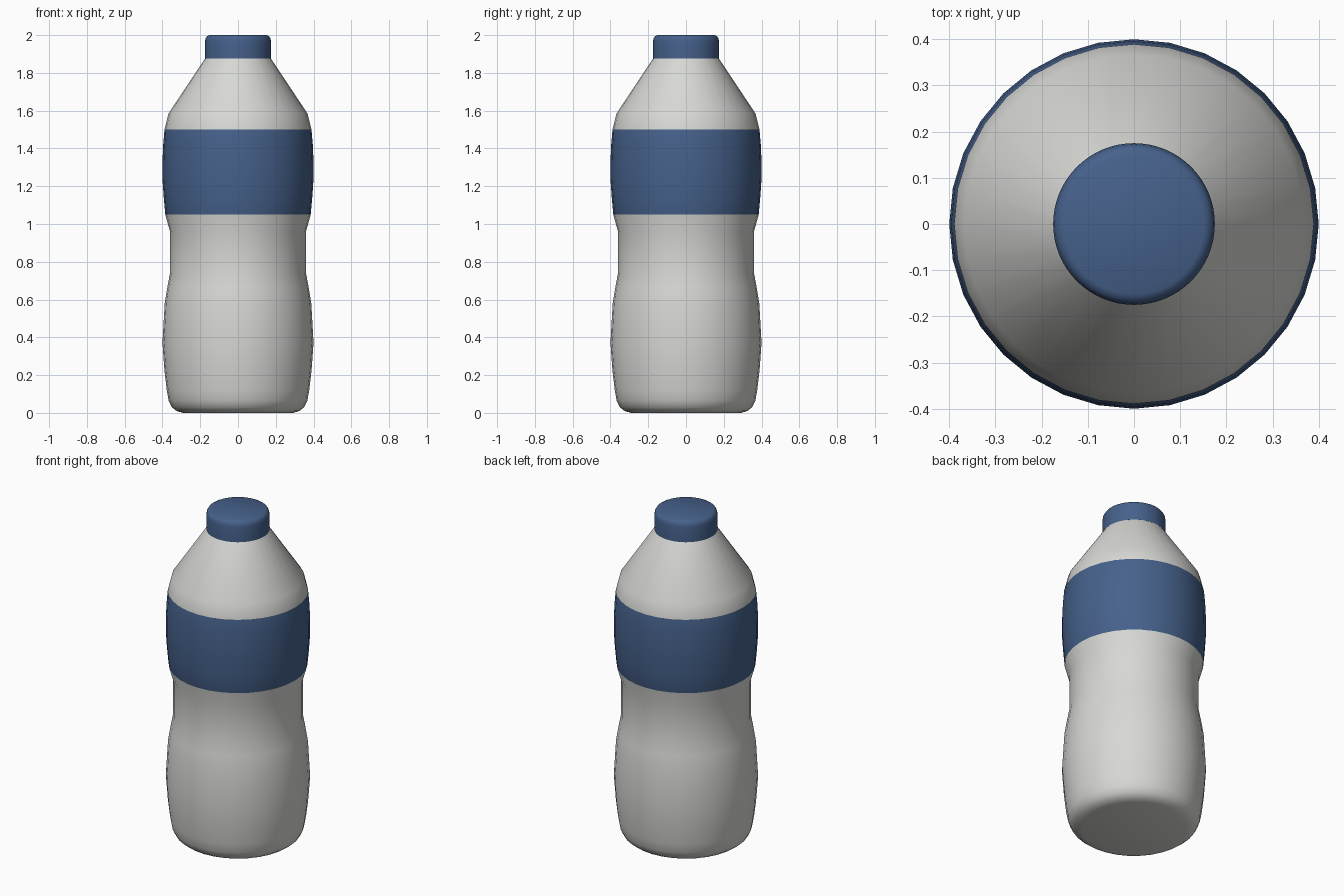
import bpy, bmesh, math

if "Cube" in bpy.data.objects:
    bpy.data.objects.remove(bpy.data.objects["Cube"])


def material(name, rgb):
    m = bpy.data.materials.new(name)
    m.diffuse_color = (*rgb, 1)
    m.use_nodes = True
    m.node_tree.nodes["Principled BSDF"].inputs["Base Color"].default_value = m.diffuse_color
    return m


GREY = material("light grey", (0.68, 0.69, 0.66))
BLUE = material("blue", (0.061, 0.12, 0.26))


def lathe(name, profile, sides, mats, rule=lambda z: 0):
    """Revolve (radius, height) points round z, with both ends closed."""
    bm = bmesh.new()
    rings = [[bm.verts.new((r * math.cos(2 * math.pi * i / sides),
                            r * math.sin(2 * math.pi * i / sides), z))
              for i in range(sides)] for r, z in profile]
    for a, b in zip(rings, rings[1:]):
        for i in range(sides):
            j = (i + 1) % sides
            bm.faces.new((a[i], a[j], b[j], b[i]))
    bm.faces.new(rings[0][::-1])
    bm.faces.new(rings[-1])
    for f in bm.faces:
        f.material_index = rule(f.calc_center_median().z)
    me = bpy.data.meshes.new(name)
    bm.to_mesh(me)
    bm.free()
    for m in mats:
        me.materials.append(m)
    ob = bpy.data.objects.new(name, me)
    bpy.context.collection.objects.link(ob)
    bpy.ops.object.select_all(action='DESELECT')
    ob.select_set(True)
    bpy.context.view_layer.objects.active = ob
    bpy.ops.object.shade_smooth_by_angle(angle=math.radians(40))
    return ob


# Bottle body: rounded base, waist, label band and sloping shoulder
body = [(0.29, 0.0), (0.325, 0.01), (0.35, 0.03), (0.367, 0.065),
        (0.377, 0.12), (0.389, 0.22), (0.40, 0.37), (0.388, 0.58),
        (0.375, 0.66), (0.36, 0.74), (0.36, 0.96), (0.385, 1.05),
        (0.394, 1.15), (0.40, 1.24), (0.40, 1.33), (0.396, 1.42),
        (0.389, 1.50), (0.368, 1.585), (0.175, 1.875)]
lathe("bottle_body", body, 32, [GREY, BLUE],
      lambda z: 1 if 1.05 < z < 1.50 else 0)

# Screw cap with a rounded top edge
cap = [(0.175, 1.875), (0.175, 1.965), (0.172, 1.982),
       (0.165, 1.993), (0.152, 2.0)]
lathe("cap", cap, 64, [BLUE])
